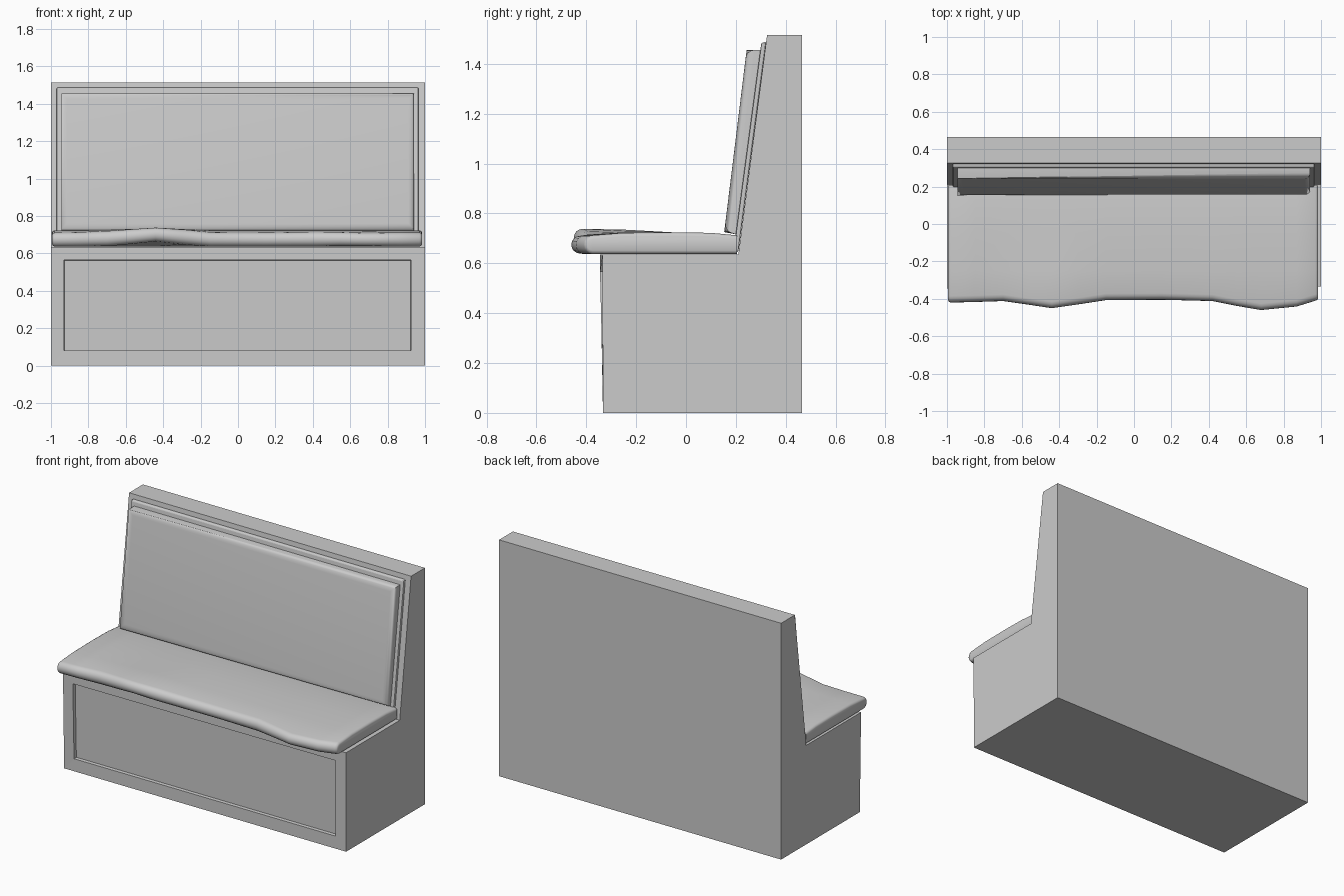
import bpy, bmesh, math

if "Cube" in bpy.data.objects:
    bpy.data.objects.remove(bpy.data.objects["Cube"])


def finish(bm, name, smooth=None):
    bmesh.ops.recalc_face_normals(bm, faces=bm.faces)
    me = bpy.data.meshes.new(name)
    bm.to_mesh(me)
    bm.free()
    ob = bpy.data.objects.new(name, me)
    bpy.context.collection.objects.link(ob)
    if smooth:
        bpy.ops.object.select_all(action='DESELECT')
        ob.select_set(True)
        bpy.context.view_layer.objects.active = ob
        bpy.ops.object.shade_smooth_by_angle(angle=math.radians(smooth))
    return ob


def loft(rings):
    """Closed solid through a list of equal-length point rings."""
    bm = bmesh.new()
    vs = [[bm.verts.new(p) for p in r] for r in rings]
    n = len(vs[0])
    for a, b in zip(vs, vs[1:]):
        for i in range(n):
            j = (i + 1) % n
            bm.faces.new((a[i], a[j], b[j], b[i]))
    bm.faces.new(vs[0])
    bm.faces.new(vs[-1])
    bm.normal_update()
    return bm


def slab(profile, x0, x1):
    return loft([[(x, y, z) for y, z in profile] for x in (x0, x1)])


# frame: side profile with leaning back, shallow recessed front panel
bm = slab([(-0.333, 0), (0.465, 0), (0.465, 1.515), (0.325, 1.515),
           (0.21, 0.635), (-0.335, 0.635)], -1, 1)
bmesh.ops.recalc_face_normals(bm, faces=bm.faces)
for v in bm.verts:
    if v.co.x < 0 and v.co.y < -0.3 and v.co.z > 0.5:
        v.co.y = -0.345          # slightly skewed front corner
front = min(bm.faces, key=lambda f: f.calc_center_median().y)
bmesh.ops.inset_region(bm, faces=[front], thickness=0.07)
for v in front.verts:
    v.co.x = -0.93 if v.co.x < 0 else 0.925
    v.co.z = 0.08 if v.co.z < 0.3 else 0.565
bmesh.ops.inset_region(bm, faces=[front], thickness=0.002)
for v in front.verts:
    v.co.y += 0.022
finish(bm, "bench_frame")

# backing board behind the back cushion
ob = finish(slab([(0.21, 0.645), (0.322, 1.488), (0.302, 1.484), (0.19, 0.645)],
                 -0.97, 0.965), "back_board")
bev = ob.modifiers.new("bevel", 'BEVEL')
bev.width, bev.segments = 0.006, 2

# back cushion: leaning slab with rounded front rim
bm = slab([(0.205, 0.715), (0.304, 1.455), (0.243, 1.455), (0.154, 0.73)],
          -0.945, 0.942)
rim = [e for e in bm.edges
       if any(all(v.co.y < (0.18 if v.co.z < 1 else 0.26) for v in f.verts)
              for f in e.link_faces)]
bmesh.ops.bevel(bm, geom=rim, offset=0.03, segments=4, profile=0.5,
                affect='EDGES')
finish(bm, "back_cushion", 40)

# seat cushion: rounded section swept along x with a sagging front edge
# station: x, front y, lift of front top, lift of front bottom
stations = [(-0.995, -0.42, 0, 0), (-0.85, -0.417, 0.002, 0),
            (-0.7, -0.412, 0.008, 0.002), (-0.56, -0.432, 0.018, 0.015),
            (-0.44, -0.45, 0.026, 0.028), (-0.3, -0.43, 0.016, 0.012),
            (-0.15, -0.407, 0.002, 0), (0.15, -0.405, 0, 0),
            (0.42, -0.412, 0.004, 0), (0.55, -0.438, 0.002, 0.003),
            (0.68, -0.46, -0.002, 0.002), (0.87, -0.441, 0, 0),
            (0.985, -0.41, 0, 0)]


def section(x, fy, up, down, k=0.0):
    r, zb, zt = 0.035, 0.637, 0.712
    pts = [(0.205, zb + k), (-0.15, zb + k)]
    for i in range(9):
        a = math.radians(-90 + 22.5 * i)
        z = (zb + zt) / 2 + (zt - zb - 2 * k) / 2 * math.sin(a)
        t = (math.sin(a) + 1) / 2
        pts.append((fy + r - (r - k) * math.cos(a), z + down * (1 - t) + up * t))
    pts += [(-0.25, zt + 0.01 - k + up * 0.5), (-0.05, zt + 0.012 - k),
            (0.1, zt + 0.01 - k), (0.205, zt - k)]
    return [(x, y, z) for y, z in pts]


first, last = stations[0], stations[-1]
rings = [section(*first, 0.014), section(first[0] + 0.004, *first[1:], 0.005),
         section(first[0] + 0.015, *first[1:])]
rings += [section(*s) for s in stations[1:-1]]
rings += [section(last[0] - 0.015, *last[1:]),
          section(last[0] - 0.004, *last[1:], 0.005), section(*last, 0.014)]
finish(loft(rings), "seat_cushion", 60)
